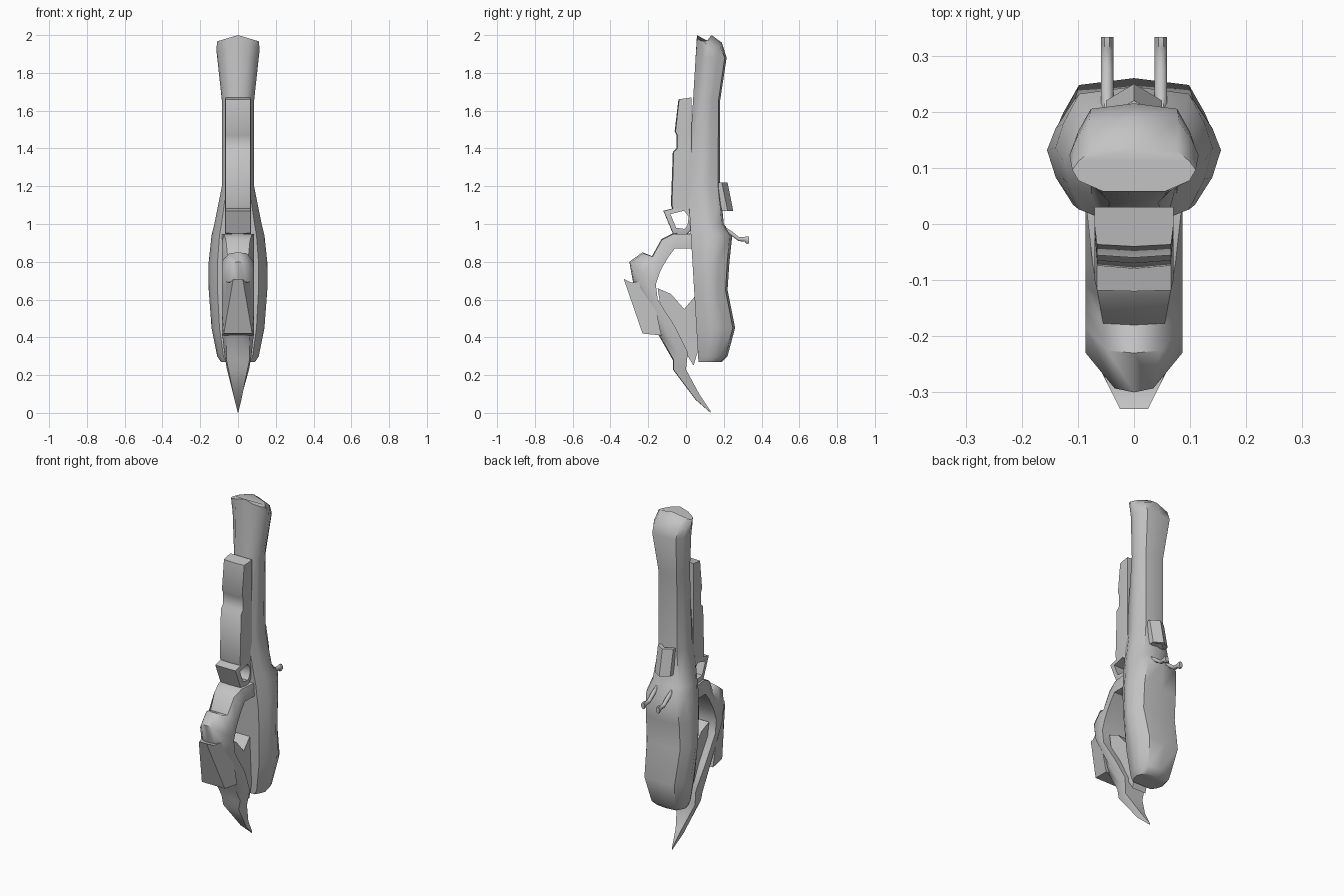
import bpy, bmesh, math

cube = bpy.data.objects.get("Cube")
if cube:
    bpy.data.objects.remove(cube, do_unlink=True)

grey = bpy.data.materials.new("plain grey")
grey.use_nodes = True
grey.diffuse_color = (.55, .55, .55, 1)
grey.node_tree.nodes["Principled BSDF"].inputs["Base Color"].default_value = grey.diffuse_color


def loft(name, rings, closed=False):
    """Skin a list of equally sized point rings, capping open ends."""
    bm = bmesh.new()
    loops = [[bm.verts.new(point) for point in ring] for ring in rings]
    pairs = list(zip(loops, loops[1:]))
    if closed:
        pairs.append((loops[-1], loops[0]))
    else:
        bm.faces.new(loops[0])
        bm.faces.new(loops[-1])
    for lower, upper in pairs:
        for i in range(len(lower)):
            bm.faces.new((lower[i - 1], lower[i], upper[i], upper[i - 1]))
    bmesh.ops.recalc_face_normals(bm, faces=bm.faces[:])
    mesh = bpy.data.meshes.new(name)
    bm.to_mesh(mesh)
    bm.free()
    mesh.materials.append(grey)
    part = bpy.data.objects.new(name, mesh)
    bpy.context.collection.objects.link(part)
    bpy.ops.object.select_all(action='DESELECT')
    part.select_set(True)
    bpy.context.view_layer.objects.active = part
    bpy.ops.object.shade_smooth_by_angle(angle=math.radians(48))


def mirrored(half):
    """Complete an outline that starts and ends on the centre plane."""
    return half + [(-x, y, z) for x, y, z in half[-2:0:-1]]


def strap(name, edges, width, closed=False):
    """Band swept along pairs of outer and inner edge points."""
    rings = []
    for (outer_y, outer_z), (inner_y, inner_z) in edges:
        outer_width, inner_width = width(outer_y, outer_z)

        def station(x, depth):
            return (x, outer_y + (inner_y - outer_y) * depth, outer_z + (inner_z - outer_z) * depth)

        rings.append(mirrored([station(0, 0), station(outer_width, .05),
                               station(inner_width, .5), station(inner_width, 1), station(0, 1)]))
    loft(name, rings, closed)


def prism(name, outline, width):
    """Side outline carried across the model, with a width rule per point."""
    loft(name, [[(side * width(y, z), y, z) for y, z in outline] for side in (-1, 1)])


# Long holster shell, given by height, half width and back depth
rings = []
for height, half, back in ((.27, .09, .19), (.3, .11, .22), (.45, .14, .26), (.65, .155, .22),
                           (.8, .155, .23), (.94, .14, .245), (1, .125, .2), (1.2, .085, .18),
                           (1.65, .085, .18), (1.88, .11, .215), (1.96, .115, .19), (2, .11, .135)):
    front = .01 + .06 * abs(height - 1.2)
    flat = .7 if height < 1.6 else .5
    tilt = .3 if height > 1.9 else 0
    rings.append(mirrored([
        (half * across, front + (back - front) * depth, height - tilt * half * across)
        for across, depth in ((0, 0), (flat, 0), (.9, .25), (1, .5), (.9, .7), (.7, .94), (0, 1))]))
loft("holster_shell", rings)

# Front slide with its stepped face
slide_face = [(-.07, 1.07), (-.08, 1.1), (-.07, 1.38), (-.05, 1.4),
              (-.05, 1.47), (-.06, 1.49), (-.04, 1.66)]
strap("front_slide", [((y, z), (.03, z + .01)) for y, z in slide_face], lambda y, z: (.066, .07))

# Loop guard below the slide
guard_outline = [(-.12, 1.07), (0, 1.1), (.04, 1.05), (.03, .97), (0, .94), (-.07, .95)]
strap("loop_guard", [((y, z), (y * .6 - .01, z * .6 + .41)) for y, z in guard_outline],
      lambda y, z: (.066, .07), closed=True)


# Bent grip that narrows outward and ends in a curved spike
def grip_width(y, z):
    inner = min(.085, z / 4) + .001
    return inner * min(1, 1 + 2 * y), inner


strap("curved_grip", [((.04, .95), (.04, .87)), ((-.07, .95), (-.06, .87)),
                      ((-.13, .92), (-.09, .83)), ((-.18, .83), (-.12, .78)),
                      ((-.23, .85), (-.14, .74)), ((-.3, .8), (-.16, .68)),
                      ((-.28, .69), (-.15, .6)), ((-.15, .42), (-.06, .46)),
                      ((-.07, .28), (.01, .32)), ((-.07, .23), (0, .23)),
                      ((.05, .07), (.07, .1)), ((.13, 0), (.13, .01))], grip_width)

# Flared fin on the outside of the grip
prism("grip_fin", [(-.33, .71), (-.29, .69), (-.2, .7), (-.16, .55), (-.13, .41), (-.23, .42)],
      lambda y, z: min(.085, .025 + .5 * (y + .33)))

# Inner flap joining the grip and the shell
prism("inner_flap", [(-.15, .66), (-.08, .63), (-.01, .55), (.05, .62), (.07, .35),
                     (.04, .25), (.01, .3), (-.06, .44), (-.13, .53)], lambda y, z: .045)

# Hooded belt loop on the back with its mount
rings = []
for height in (1.07, 1.22):
    ridge = .25 - .2 * (height - 1.07)
    rings.append(mirrored([(0, ridge, height), (.05, ridge - .03, height),
                           (.05, ridge - .06, height), (0, ridge - .02, height)]))
loft("belt_loop", rings)
prism("belt_loop_mount", [(.15, 1.23), (.2, 1.19), (.22, 1.08), (.16, 1.06)], lambda y, z: .04)

# Pair of wavy prongs on the back
for name, centre in (("left_prong", .048), ("right_prong", -.048)):
    rings = []
    for y, z, thickness in ((.2, .97, .02), (.24, .95, .014), (.28, .92, .012),
                            (.31, .92, .013), (.32, .915, .022), (.333, .915, .02)):
        turns = [math.tau * (step + .5) / 8 for step in range(8)]
        rings.append([(centre + .012 * math.cos(turn), y, z + thickness * math.sin(turn))
                      for turn in turns])
    loft(name, rings)
